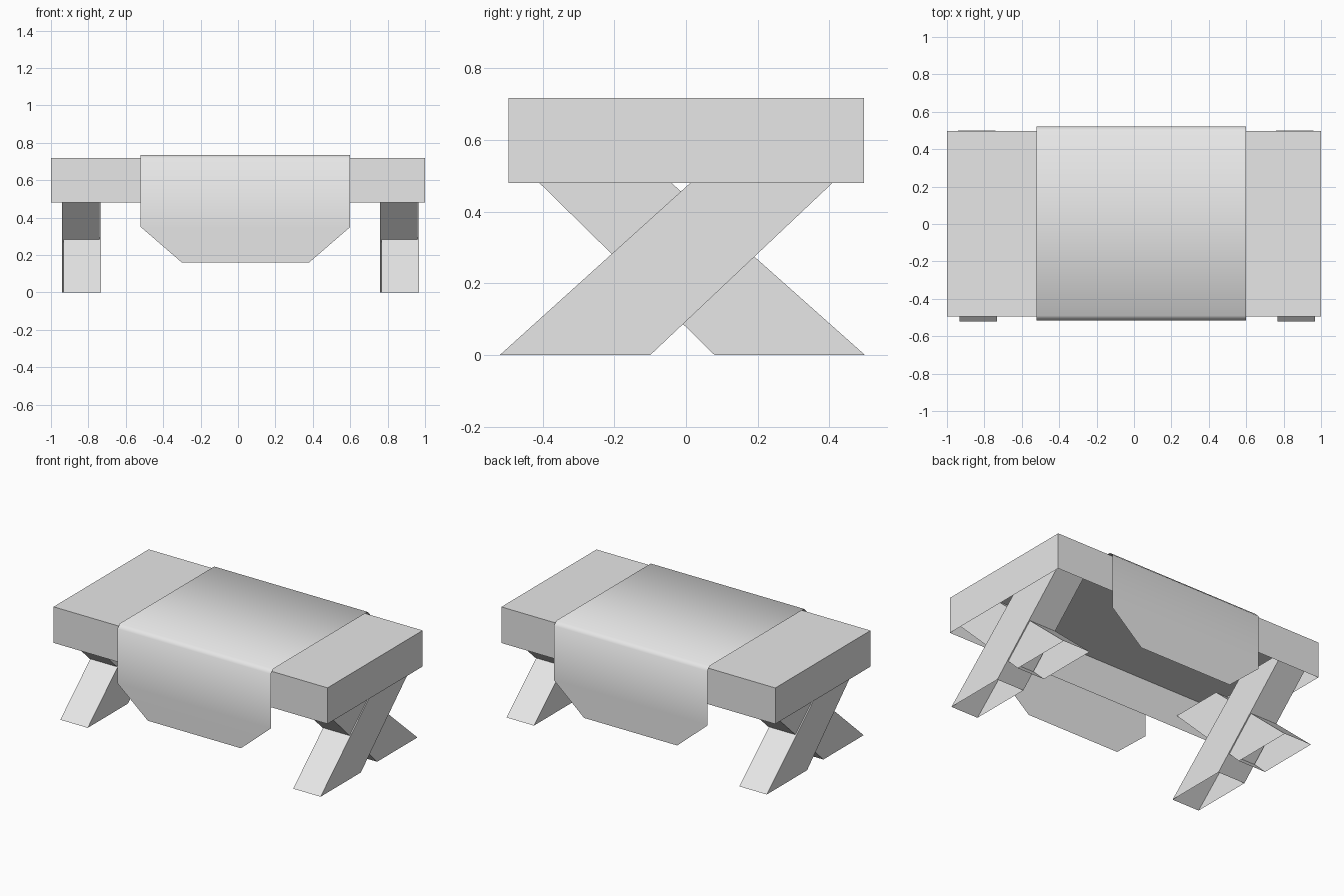
import bpy
import bmesh

old = bpy.data.objects.get("Cube")
if old:
    bpy.data.objects.remove(old, do_unlink=True)

GREY = (0.8, 0.8, 0.8, 1.0)
grey = bpy.data.materials.new("plain_grey")
grey.use_nodes = True
grey.diffuse_color = GREY
grey.node_tree.nodes["Principled BSDF"].inputs["Base Color"].default_value = GREY


def finish(name, bm, smooth=False):
    """Turn a bmesh into a named grey object."""
    mesh = bpy.data.meshes.new(name)
    for f in bm.faces:
        f.smooth = smooth
    bm.to_mesh(mesh)
    bm.free()
    mesh.materials.append(grey)
    obj = bpy.data.objects.new(name, mesh)
    bpy.context.collection.objects.link(obj)
    return obj


def open_prism(name, profile, x0, x1, is_open):
    """Extrude a (y, z) profile along x, dropping the faces is_open picks."""
    bm = bmesh.new()
    face = bm.faces.new([bm.verts.new((x0, y, z)) for y, z in profile])
    side = bmesh.ops.extrude_face_region(bm, geom=[face], use_keep_orig=True)
    moved = [v for v in side["geom"] if isinstance(v, bmesh.types.BMVert)]
    bmesh.ops.translate(bm, verts=moved, vec=(x1 - x0, 0, 0))
    bmesh.ops.recalc_face_normals(bm, faces=bm.faces)
    drop = [f for f in bm.faces if is_open(f)]
    bmesh.ops.delete(bm, geom=drop, context='FACES_ONLY')
    return finish(name, bm)


# Table top: a shell that is open underneath
top_profile = [(-0.495, 0.48), (0.497, 0.48), (0.497, 0.718), (-0.495, 0.718)]
open_prism("table_top", top_profile, -1, 1, lambda f: f.normal.z < -0.9)

# Crossed legs: slanted tubes with open ends, tucked into the shell
rising_back = [(-0.52, 0), (-0.10, 0), (0.493, 0.56), (0.10, 0.56)]
rising_front = [(0.50, 0), (0.08, 0), (-0.49, 0.56), (-0.13, 0.56)]
for side, x in (("right", -0.94), ("left", 0.76)):
    open_prism(f"{side}_leg_rising_back", rising_back, x + 0.007, x + 0.207,
               lambda f: abs(f.normal.z) > 0.9)
    open_prism(f"{side}_leg_rising_front", rising_front, x, x + 0.2,
               lambda f: abs(f.normal.z) > 0.9)

# Cloth runner: a thin sheet draped over the top, with tapered flaps
WIDE, NARROW = (-0.52, 0.60), (-0.30, 0.38)
rows = [(-0.512, 0.16, NARROW), (-0.515, 0.35, WIDE), (-0.515, 0.709, WIDE),
        (-0.49, 0.734, WIDE), (0.495, 0.734, WIDE), (0.52, 0.709, WIDE),
        (0.52, 0.35, WIDE), (0.52, 0.16, NARROW)]
bm = bmesh.new()
edges = [[bm.verts.new((x, y, z)) for x in xs] for y, z, xs in rows]
for (a, b), (c, d) in zip(edges, edges[1:]):
    bm.faces.new((a, b, d, c))
finish("cloth_runner", bm, smooth=True)
